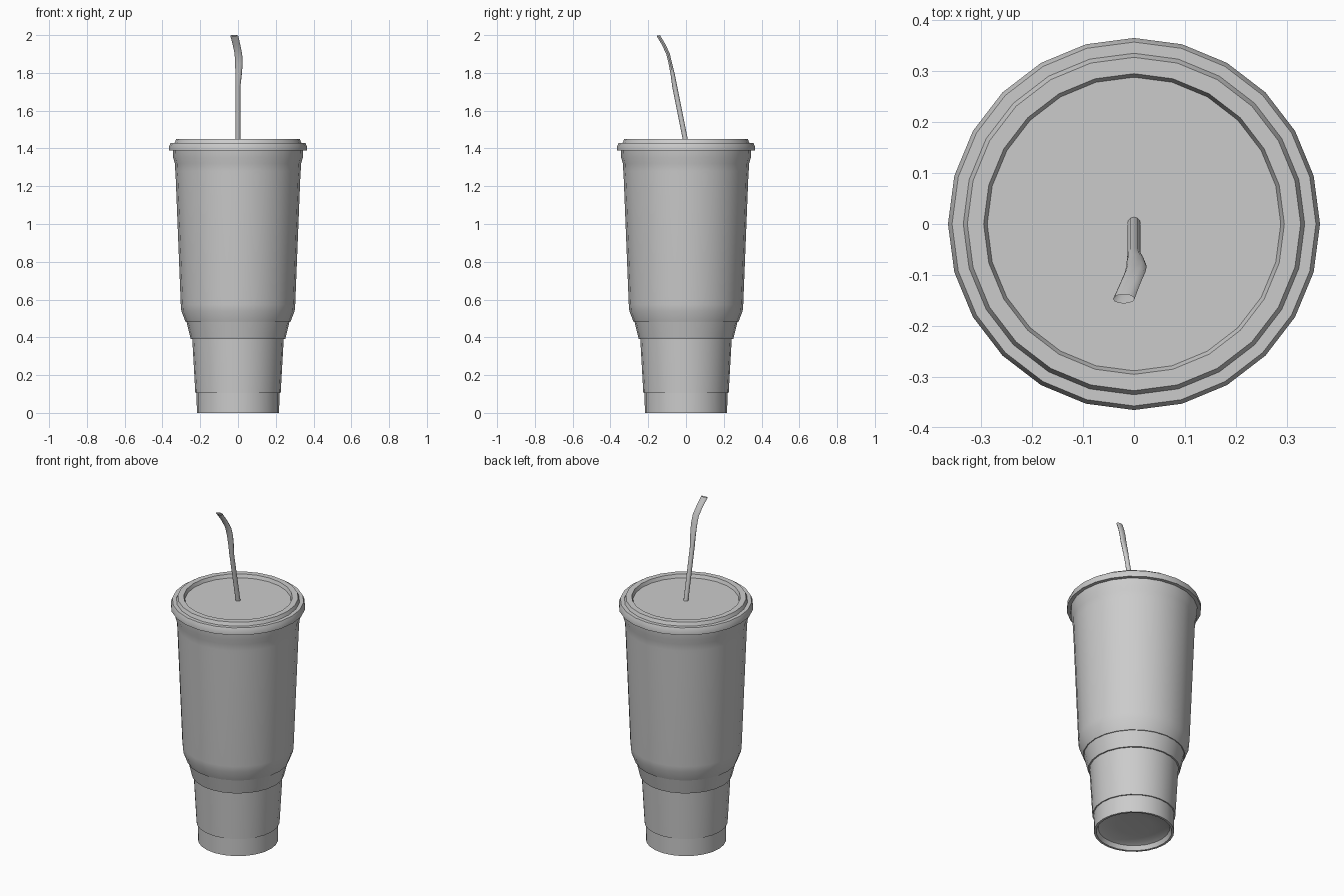
import bpy, bmesh, math
from mathutils import Vector

if "Cube" in bpy.data.objects:
    bpy.data.objects.remove(bpy.data.objects["Cube"], do_unlink=True)

SIDES = 24

grey = bpy.data.materials.new("light_grey")
grey.use_nodes = True
colour = (0.6, 0.6, 0.6, 1)
grey.diffuse_color = colour
grey.node_tree.nodes["Principled BSDF"].inputs["Base Color"].default_value = colour


def skin(name, rings, cap_start=False, cap_end=False, sharp=30):
    """Bridge a list of equal-length point rings into one smooth object."""
    bm = bmesh.new()
    loops = [[bm.verts.new(p) for p in ring] for ring in rings]
    n = len(loops[0])
    for low, high in zip(loops, loops[1:]):
        for i in range(n):
            j = (i + 1) % n
            bm.faces.new((low[i], low[j], high[j], high[i]))
    if cap_start:
        bm.faces.new(loops[0][::-1])
    if cap_end:
        bm.faces.new(loops[-1])
    mesh = bpy.data.meshes.new(name)
    bm.to_mesh(mesh)
    bm.free()
    mesh.materials.append(grey)
    obj = bpy.data.objects.new(name, mesh)
    bpy.context.collection.objects.link(obj)
    bpy.ops.object.select_all(action='DESELECT')
    obj.select_set(True)
    bpy.context.view_layer.objects.active = obj
    bpy.ops.object.shade_smooth_by_angle(angle=math.radians(sharp))
    return obj


def ellipse(centre, rx, ry, n, tilt=0.0):
    """Horizontal ring; tilt lowers its front edge."""
    c = Vector(centre)
    ring = []
    for i in range(n):
        a = math.tau * i / n
        ring.append(c + Vector((rx * math.cos(a), ry * math.sin(a),
                                tilt * ry * math.sin(a))))
    return ring


def lathe(name, profile, **caps):
    return skin(name, [ellipse((0, 0, z), r, r, SIDES) for r, z in profile], **caps)


# Cup: recessed underside, foot, stepped lower section, flared body
lathe("cup", [
    (0.10, 0.04), (0.17, 0.035), (0.195, 0.025), (0.205, 0.0),
    (0.218, 0.0), (0.219, 0.105), (0.226, 0.105),
    (0.242, 0.39), (0.25, 0.39), (0.272, 0.48), (0.277, 0.48),
    (0.30, 0.54), (0.303, 0.575), (0.33, 1.25), (0.332, 1.28),
    (0.334, 1.32), (0.343, 1.35), (0.345, 1.40)],
    cap_start=True)

# Lid: outer lip, raised rim, sunken disc
lathe("lid", [
    (0.34, 1.39), (0.365, 1.39), (0.365, 1.41), (0.357, 1.43),
    (0.335, 1.43), (0.327, 1.45), (0.295, 1.45), (0.288, 1.43)],
    cap_end=True)

# Straw: round stem leaning forward, flattened and twisted toward the tip
path = [  # x, y, z, half width, half depth
    (0, 0.002, 1.42, 0.013, 0.013), (0, -0.06, 1.73, 0.013, 0.013),
    (0.003, -0.07, 1.79, 0.017, 0.011), (0.005, -0.083, 1.85, 0.02, 0.009),
    (0.002, -0.095, 1.90, 0.02, 0.009), (-0.008, -0.118, 1.95, 0.02, 0.009),
    (-0.02, -0.147, 1.998, 0.021, 0.009)]
skin("straw", [ellipse(p[:3], p[3], p[4], 12, 0.2) for p in path], sharp=50)
